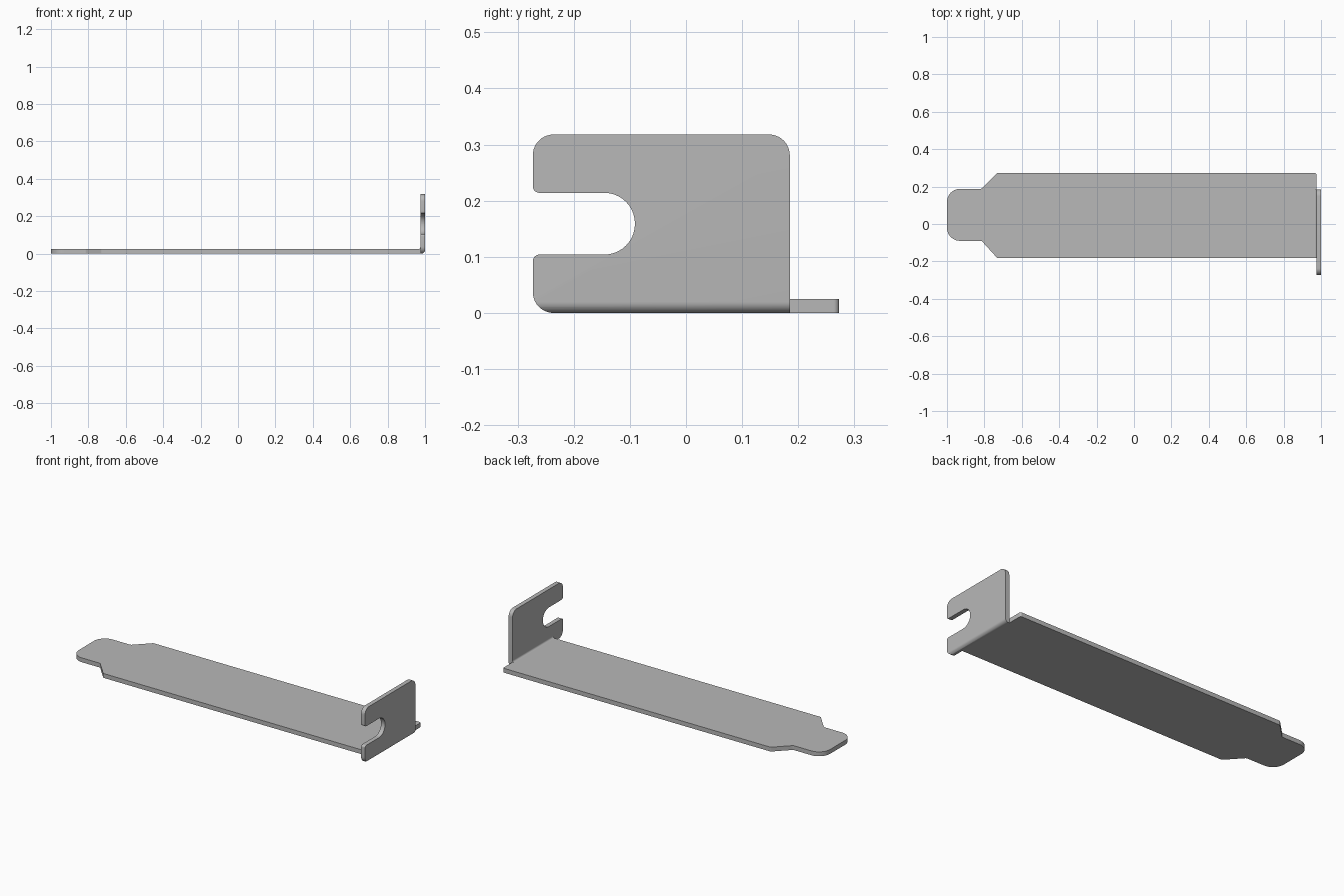
import bpy, bmesh, math
from mathutils import Vector

cube = bpy.data.objects.get("Cube")
if cube:
    bpy.data.objects.remove(cube, do_unlink=True)

T = 0.025            # sheet thickness
INNER = 1.0 - T      # inner face of the upright flange

steel = bpy.data.materials.new("grey_steel")
steel.use_nodes = True
steel.diffuse_color = (0.48, 0.48, 0.48, 1)
steel.node_tree.nodes["Principled BSDF"].inputs["Base Color"].default_value = (0.48, 0.48, 0.48, 1)


def rounded(corners, steps=10):
    """Outline from (a, b, radius) corners, each rounded with an arc."""
    out = []
    for i, (a, b, r) in enumerate(corners):
        p = Vector((a, b))
        if r == 0:
            out.append(p)
            continue
        u = (Vector(corners[i - 1][:2]) - p).normalized()
        v = (Vector(corners[(i + 1) % len(corners)][:2]) - p).normalized()
        half = u.angle(v) / 2
        centre = p + (u + v).normalized() * (r / math.sin(half))
        start = p + u * (r / math.tan(half)) - centre
        end = p + v * (r / math.tan(half)) - centre
        sweep = start.angle(end)
        for k in range(steps + 1):
            t = k / steps
            out.append(centre + (start * math.sin((1 - t) * sweep)
                                 + end * math.sin(t * sweep)) / math.sin(sweep))
    return out


def prism(name, outline, axis, low, high):
    """Extrude a 2D outline along one axis."""
    place = {"x": lambda p, d: (d, p.x, p.y),
             "y": lambda p, d: (p.x, d, p.y),
             "z": lambda p, d: (p.x, p.y, d)}[axis]
    bm = bmesh.new()
    face = bm.faces.new([bm.verts.new(place(p, low)) for p in outline])
    grown = bmesh.ops.extrude_face_region(bm, geom=[face])["geom"]
    shift = Vector(place(Vector((0, 0)), high - low))
    bmesh.ops.translate(bm, vec=shift,
                        verts=[g for g in grown if isinstance(g, bmesh.types.BMVert)])
    bmesh.ops.recalc_face_normals(bm, faces=bm.faces)
    mesh = bpy.data.meshes.new(name)
    bm.to_mesh(mesh)
    bm.free()
    mesh.materials.append(steel)
    obj = bpy.data.objects.new(name, mesh)
    bpy.context.collection.objects.link(obj)
    return obj


def select(obj):
    bpy.ops.object.select_all(action="DESELECT")
    obj.select_set(True)
    bpy.context.view_layer.objects.active = obj


# Long flat plate with a narrow rounded tongue
plate = prism("long_plate", rounded([
    (-1, -0.09, 0.07), (-0.815, -0.09, 0.015), (-0.73, -0.183, 0.01),
    (INNER, -0.183, 0), (INNER, 0.273, 0.01), (-0.73, 0.273, 0.01),
    (-0.815, 0.188, 0.015), (-1, 0.188, 0.07)]), "z", 0, T)

# Upright flange with an open screw slot
flange = prism("upright_flange", rounded([
    (-0.273, 0, 0.037), (0.185, 0, 0), (0.185, 0.318, 0.037),
    (-0.273, 0.318, 0.037), (-0.273, 0.214, 0.012), (-0.091, 0.214, 0.0545),
    (-0.091, 0.104, 0.0545), (-0.273, 0.104, 0.012)]), "x", INNER, 1)

# Round the outside of the bend
bend = prism("bend_shape", rounded([
    (0.9, 0, 0), (1, 0, 0.02), (1, 0.4, 0), (0.9, 0.4, 0)]), "y", -0.4, 0.4)
bend.hide_render = True
select(flange)
cut = flange.modifiers.new("bend", "BOOLEAN")
cut.operation = "INTERSECT"
cut.solver = "EXACT"
cut.object = bend
bpy.ops.object.modifier_apply(modifier=cut.name)
bpy.data.objects.remove(bend, do_unlink=True)

# Small fillet on the inside of the bend
F = 0.01
arc = [Vector((INNER - F + F * math.sin(a), T + F - F * math.cos(a)))
       for a in (k * math.pi / 12 for k in range(7))]
fillet = prism("inner_fillet", [Vector((INNER, T))] + arc, "y", -0.183, 0.185)

for part in (plate, flange, fillet):
    select(part)
    bpy.ops.object.shade_smooth_by_angle(angle=math.radians(30))
